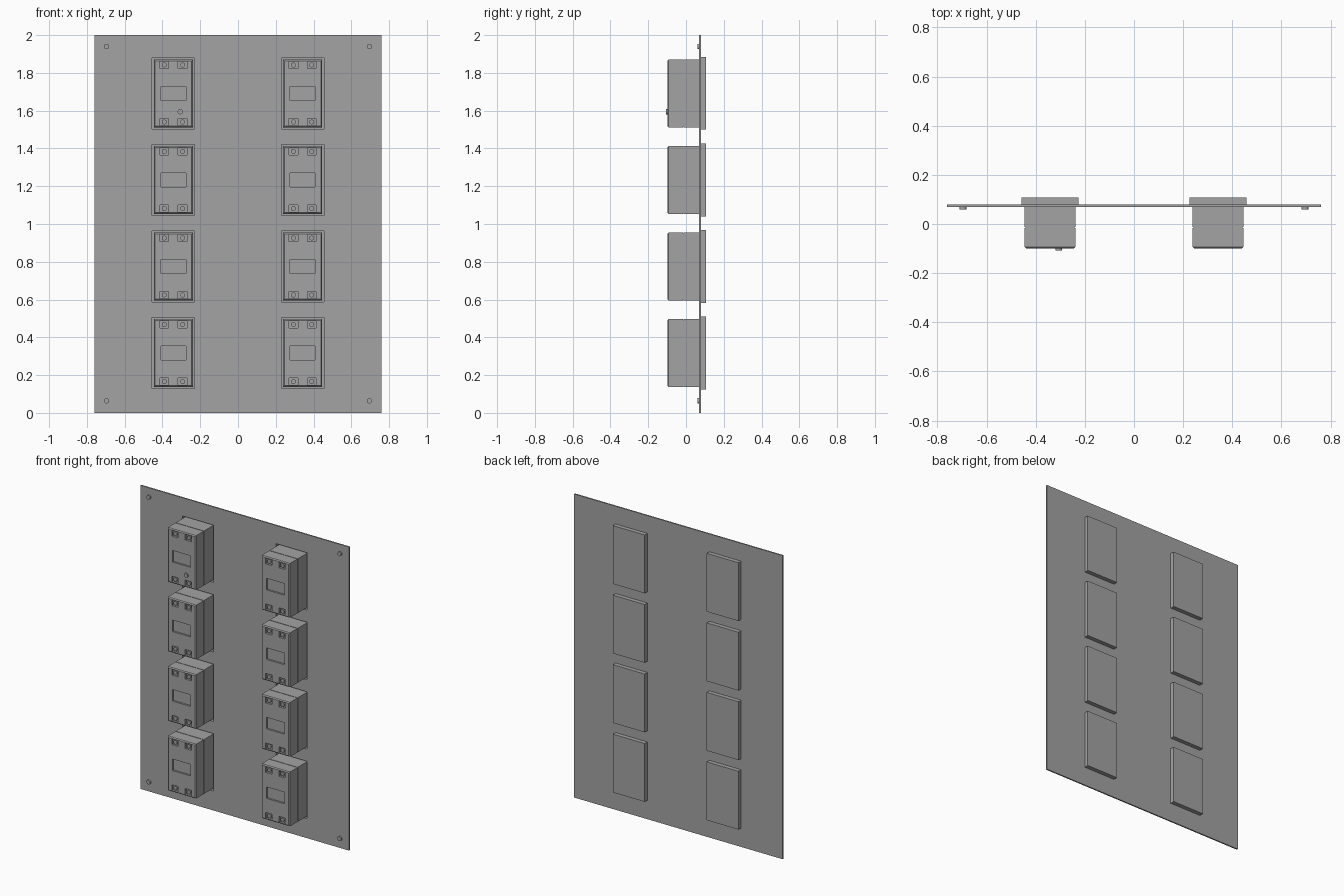
import bpy
import bmesh
from math import radians
from mathutils import Matrix, Vector

if "Cube" in bpy.data.objects:
    bpy.data.objects.remove(bpy.data.objects["Cube"])

grey = bpy.data.materials.new("plain grey")
grey.use_nodes = True
colour = (0.37, 0.37, 0.37, 1)
grey.diffuse_color = colour
grey.node_tree.nodes["Principled BSDF"].inputs["Base Color"].default_value = colour

COLUMNS = (-0.342, 0.342)
ROWS = [0.317 + 0.458 * i for i in range(4)]
PANEL_FRONT, PANEL_BACK, TRAY_BACK = 0.07, 0.079, 0.107
TRAY = (0.116, 0.192)      # half width, half height
OPENING = (0.113, 0.189)
BODY = (0.103, 0.179)
FACE = -0.099


def finish(name, bm):
    bmesh.ops.recalc_face_normals(bm, faces=bm.faces[:])
    mesh = bpy.data.meshes.new(name)
    bm.to_mesh(mesh)
    bm.free()
    mesh.materials.append(grey)
    obj = bpy.data.objects.new(name, mesh)
    bpy.context.collection.objects.link(obj)
    return obj


def add_box(bm, x, z, half, y0, y1):
    size = Matrix.Diagonal((2 * half[0], y1 - y0, 2 * half[1], 1))
    place = Matrix.Translation((x, (y0 + y1) / 2, z))
    bmesh.ops.create_cube(bm, size=1, matrix=place @ size)


def add_disc(bm, x, z, radius, y0, y1):
    place = Matrix.Translation((x, (y0 + y1) / 2, z)) @ Matrix.Rotation(radians(90), 4, "X")
    bmesh.ops.create_cone(bm, cap_ends=True, segments=20, radius1=radius,
                          radius2=radius, depth=y1 - y0, matrix=place)


def skin_rectangles(bm, sections):
    """Join rectangles along y; each section is (y, half width, half height)."""
    rings = [[bm.verts.new((sx * w, y, sz * h))
              for sx, sz in ((-1, -1), (1, -1), (1, 1), (-1, 1))]
             for y, w, h in sections]
    for a, b in zip(rings, rings[1:]):
        for i in range(4):
            j = (i + 1) % 4
            bm.faces.new((a[i], a[j], b[j], b[i]))
    bm.faces.new(rings[0])
    bm.faces.new(rings[-1])


def cut(obj, cutter):
    mod = obj.modifiers.new("cut", "BOOLEAN")
    mod.operation = "DIFFERENCE"
    mod.solver = "EXACT"
    mod.object = cutter
    graph = bpy.context.evaluated_depsgraph_get()
    mesh = bpy.data.meshes.new_from_object(obj.evaluated_get(graph))
    obj.modifiers.clear()
    obj.data = mesh
    bpy.data.objects.remove(cutter)


def smooth(obj):
    bpy.ops.object.select_all(action="DESELECT")
    obj.select_set(True)
    bpy.context.view_layer.objects.active = obj
    bpy.ops.object.shade_smooth_by_angle(angle=radians(30))


# Mounting panel with eight openings
bm = bmesh.new()
add_box(bm, 0, 1, (0.76, 1), PANEL_FRONT, PANEL_BACK)
panel = finish("mounting_panel", bm)
bm = bmesh.new()
for x in COLUMNS:
    for z in ROWS:
        add_box(bm, x, z, OPENING, PANEL_FRONT - 0.02, PANEL_BACK + 0.02)
cut(panel, finish("opening_cutter", bm))

# Rear tray: shallow open box behind each opening
bm = bmesh.new()
skin_rectangles(bm, [(TRAY_BACK - 0.005, *OPENING), (PANEL_BACK, *OPENING),
                     (PANEL_BACK, *TRAY), (TRAY_BACK, *TRAY)])
tray = finish("rear_tray", bm)

# Housing: chamfered front edge and a narrow seam around the middle
w, h = BODY
chamfer, seam = 0.006, 0.003
bm = bmesh.new()
skin_rectangles(bm, [(FACE, w - chamfer, h - chamfer), (FACE + chamfer, w, h),
                     (-0.017, w, h), (-0.017, w - seam, h - seam),
                     (-0.013, w - seam, h - seam), (-0.013, w, h),
                     (TRAY_BACK - 0.005, w, h)])
housing = finish("housing", bm)

# Window recess and four screw pockets cut into the housing face
SCREWS = [(sx * 0.0485, sz * 0.151) for sx in (-1, 1) for sz in (-1, 1)]
bm = bmesh.new()
add_box(bm, 0, 0, (0.066, 0.038), FACE - 0.02, FACE + 0.012)
for x, z in SCREWS:
    add_box(bm, x, z, (0.023, 0.019), FACE - 0.02, FACE + 0.014)
cut(housing, finish("pocket_cutter", bm))

# Screw heads inside the pockets
bm = bmesh.new()
for x, z in SCREWS:
    add_disc(bm, x, z, 0.013, FACE + 0.004, FACE + 0.016)
screws = finish("terminal_screws", bm)
smooth(screws)

# Repeat each unit over the panel
for part in (tray, housing, screws):
    spots = [Vector((x, 0, z)) for x in COLUMNS for z in ROWS]
    part.location = spots[0]
    for spot in spots[1:]:
        copy = part.copy()
        copy.location = spot
        bpy.context.collection.objects.link(copy)

# Button on the upper unit of the model's right column
bm = bmesh.new()
add_disc(bm, -0.306, 1.594, 0.014, FACE - 0.008, FACE + 0.004)
smooth(finish("button", bm))

# Panel corner screws
bm = bmesh.new()
for x in (-0.696, 0.696):
    for z in (0.064, 1.94):
        add_disc(bm, x, z, 0.014, PANEL_FRONT - 0.01, PANEL_FRONT + 0.004)
smooth(finish("corner_screws", bm))
